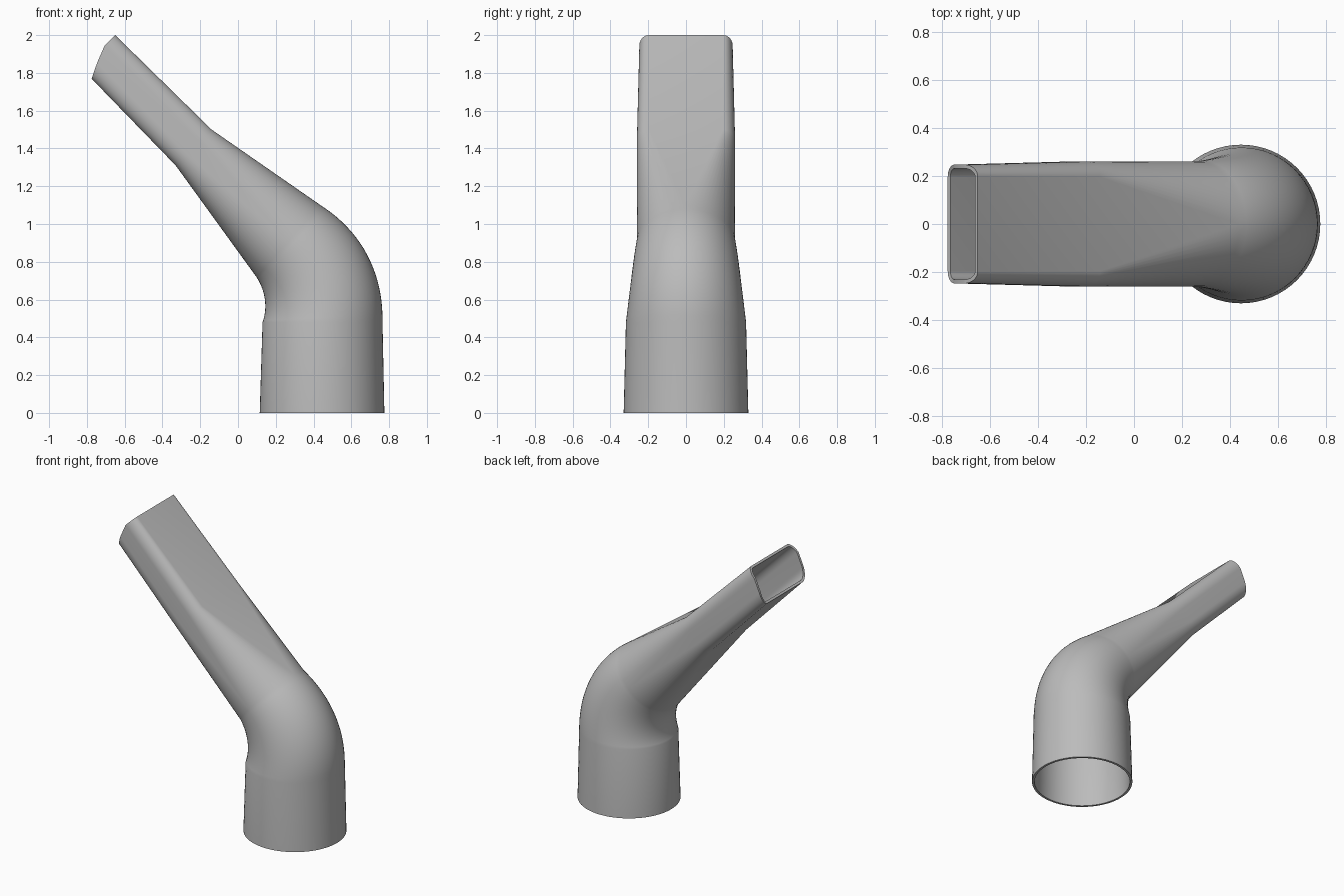
import bpy, bmesh, math
from mathutils import Vector

cube = bpy.data.objects.get("Cube")
if cube:
    bpy.data.objects.remove(cube, do_unlink=True)

grey = bpy.data.materials.new("plain grey")
grey.use_nodes = True
grey.diffuse_color = (0.5, 0.5, 0.5, 1)
grey.node_tree.nodes["Principled BSDF"].inputs["Base Color"].default_value = (0.5, 0.5, 0.5, 1)

SEG = 16  # steps per rounded corner


def section(outer, inner, half_width, corner=None):
    """Rounded cross-section spanning outer to inner (x, z); an ellipse if corner is None."""
    o, i = Vector((outer[0], 0, outer[1])), Vector((inner[0], 0, inner[1]))
    mid, up = (o + i) / 2, (o - i).normalized()
    a, b = (o - i).length / 2, half_width
    ra, rb = corner or (a, b)
    pts = []
    for q in range(4):
        su, sy = ((1, 1), (-1, 1), (-1, -1), (1, -1))[q]
        for k in range(SEG + 1):
            t = math.pi / 2 * (q + k / SEG)
            u = su * (a - ra) + ra * math.cos(t)
            y = sy * (b - rb) + rb * math.sin(t)
            pts.append(mid + up * u + Vector((0, y, 0)))
    return pts


# Round socket at the base
rings = [section((0.775, 0), (0.115, 0), 0.33)]

# Elbow, swept about a pivot while it narrows
px, pz, turn, steps = -0.115, 0.48, math.radians(48.2), 20
for s in range(steps + 1):
    f = s / steps
    c, n = math.cos(turn * f), math.sin(turn * f)
    r_out = 0.88 - 0.05 * f + 0.02 * math.sin(math.pi * f)
    r_in = 0.245 + 0.075 * f
    rings.append(section((px + r_out * c, pz + r_out * n),
                         (px + r_in * c, pz + r_in * n), 0.318 - 0.058 * f))

# Flattened neck, then the straight nozzle
rings.append(section((-0.14, 1.5), (-0.33, 1.31), 0.26, (0.085, 0.065)))
tip = section((-0.65, 2.0), (-0.828, 1.822), 0.247, (0.08, 0.05))
# Cut the lower part of the mouth back along the nozzle
for p in tip:
    back = max(0, (1.21 - p.x - p.z) / 0.215) * 0.053
    p += Vector((back, 0, -back))
rings.append(tip)

# Loft the sections into one skin
bm = bmesh.new()
loops = [[bm.verts.new(p) for p in ring] for ring in rings]
for lo, hi in zip(loops, loops[1:]):
    for j in range(len(lo)):
        k = (j + 1) % len(lo)
        bm.faces.new((lo[j], lo[k], hi[k], hi[j]))
bmesh.ops.remove_doubles(bm, verts=bm.verts[:], dist=0.0005)
bmesh.ops.recalc_face_normals(bm, faces=bm.faces[:])
# Make the skin face away from the tube's centre
probe = max(bm.faces, key=lambda f: f.calc_center_median().x)
if probe.normal.x < 0:
    bmesh.ops.reverse_faces(bm, faces=bm.faces[:])

mesh = bpy.data.meshes.new("nozzle_tube")
bm.to_mesh(mesh)
bm.free()
tube = bpy.data.objects.new("nozzle_tube", mesh)
bpy.context.collection.objects.link(tube)
mesh.materials.append(grey)

# Hollow wall
wall = tube.modifiers.new("wall", "SOLIDIFY")
wall.thickness = 0.016
wall.offset = -1

bpy.ops.object.select_all(action="DESELECT")
tube.select_set(True)
bpy.context.view_layer.objects.active = tube
bpy.ops.object.modifier_apply(modifier=wall.name)
bpy.ops.object.shade_smooth_by_angle(angle=math.radians(30))
